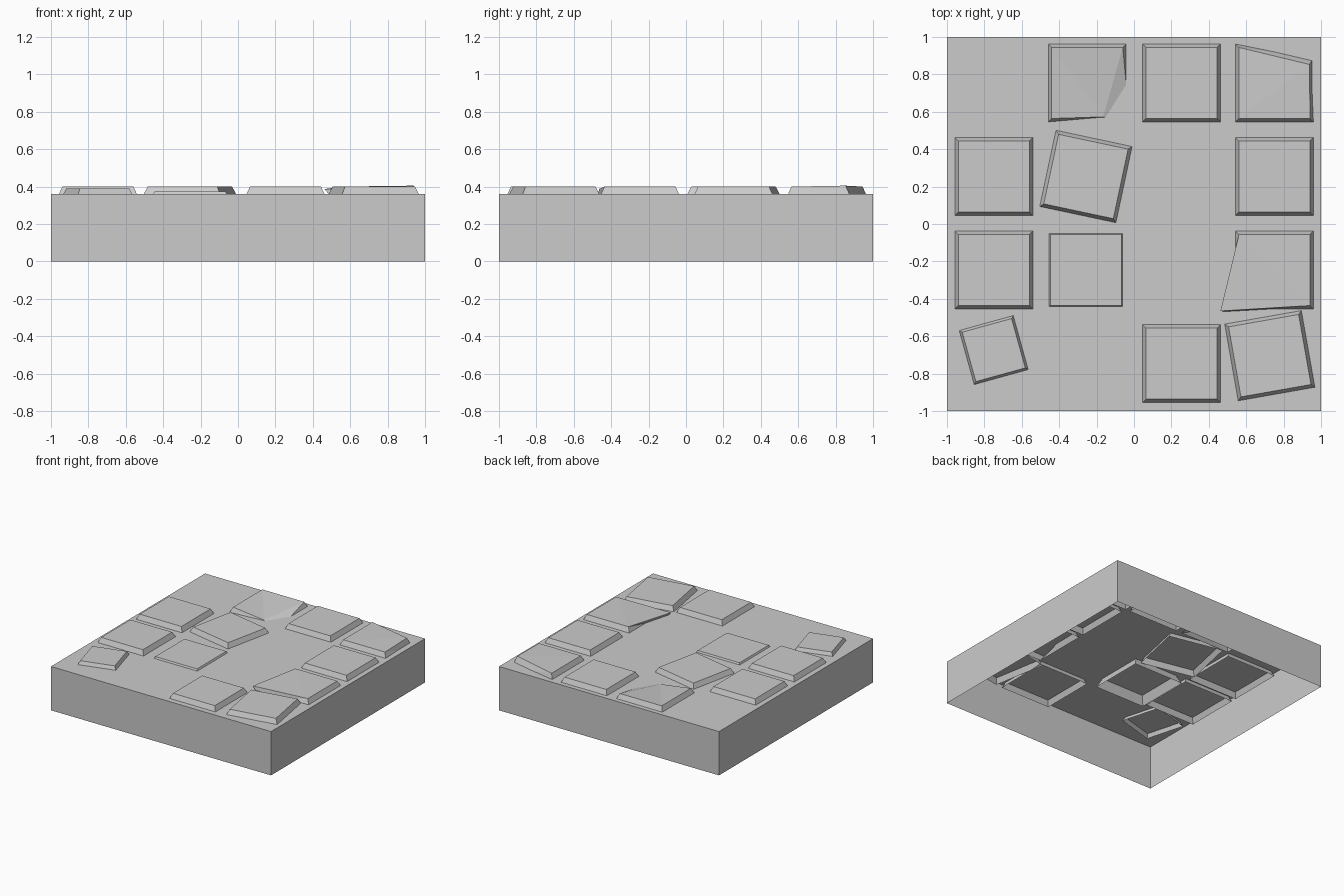
import bpy, bmesh
from math import radians
from mathutils import Matrix, Vector

cube = bpy.data.objects.get("Cube")
if cube:
    bpy.data.objects.remove(cube, do_unlink=True)

stone = bpy.data.materials.new("light grey stone")
stone.use_nodes = True
colour = (0.6, 0.6, 0.6, 1)
stone.diffuse_color = colour
stone.node_tree.nodes["Principled BSDF"].inputs["Base Color"].default_value = colour

PLATE_Z = 0.36
CORNERS = {"front_left": (-1, -1), "front_right": (1, -1),
           "back_right": (1, 1), "back_left": (-1, 1)}


def open_box(name, base, top):
    """Four walls and a top, open underneath."""
    bm = bmesh.new()
    low = [bm.verts.new(p) for p in base]
    high = [bm.verts.new(p) for p in top]
    bm.faces.new(high)
    for i in range(4):
        j = (i + 1) % 4
        bm.faces.new((low[i], low[j], high[j], high[i]))
    bmesh.ops.triangulate(bm, faces=[f for f in bm.faces], quad_method='SHORT_EDGE')
    # keep flat quads as quads
    bmesh.ops.dissolve_limit(bm, angle_limit=radians(0.1),
                             verts=bm.verts[:], edges=bm.edges[:])
    mesh = bpy.data.meshes.new(name)
    bm.to_mesh(mesh)
    bm.free()
    mesh.materials.append(stone)
    obj = bpy.data.objects.new(name, mesh)
    bpy.context.collection.objects.link(obj)
    return obj


def tile(name, x, y, turn=0, scale=1, sink=0, top_moves={}, base_moves={}):
    """Tapered paving tile set into the plate; moved corners are absolute."""
    place = (Matrix.Translation((x, y, PLATE_Z - sink))
             @ Matrix.Rotation(radians(turn), 4, 'Z') @ Matrix.Scale(scale, 4))

    def ring(half, z, moves):
        return [Vector(moves[k]) if k in moves else
                place @ Vector((half * sx, half * sy, z))
                for k, (sx, sy) in CORNERS.items()]

    return open_box(name, ring(0.228, -0.044, base_moves), ring(0.19, 0.04, top_moves))


# Ground slab
open_box("ground_slab", [(x, y, 0) for x, y in CORNERS.values()],
         [(x, y, PLATE_Z) for x, y in CORNERS.values()])

# Regular tiles
for i, (x, y) in enumerate([(0.254, 0.754), (-0.749, 0.254), (0.751, 0.254),
                            (-0.749, -0.246), (0.254, -0.746)]):
    tile(f"square_tile_{i + 1}", x, y)

# Turned, shrunken and sunken tiles
tile("turned_tile_middle", -0.257, 0.254, turn=-12)
tile("turned_tile_corner", 0.726, -0.704, turn=10)
tile("small_tile", -0.75, -0.674, turn=15.5, scale=0.72)
tile("sunken_tile", -0.257, -0.246, sink=0.026)

# Tiles with one displaced corner
tile("broken_tile_back", -0.25, 0.754,
     top_moves={"front_right": (-0.165, 0.573, 0.364)})
tile("broken_tile_right", 0.751, -0.246,
     top_moves={"front_left": (0.462, -0.465, 0.387)})
tile("broken_tile_corner", 0.751, 0.754,
     top_moves={"back_right": (0.938, 0.853, 0.405)},
     base_moves={"back_right": (0.964, 0.893, 0.316)})
